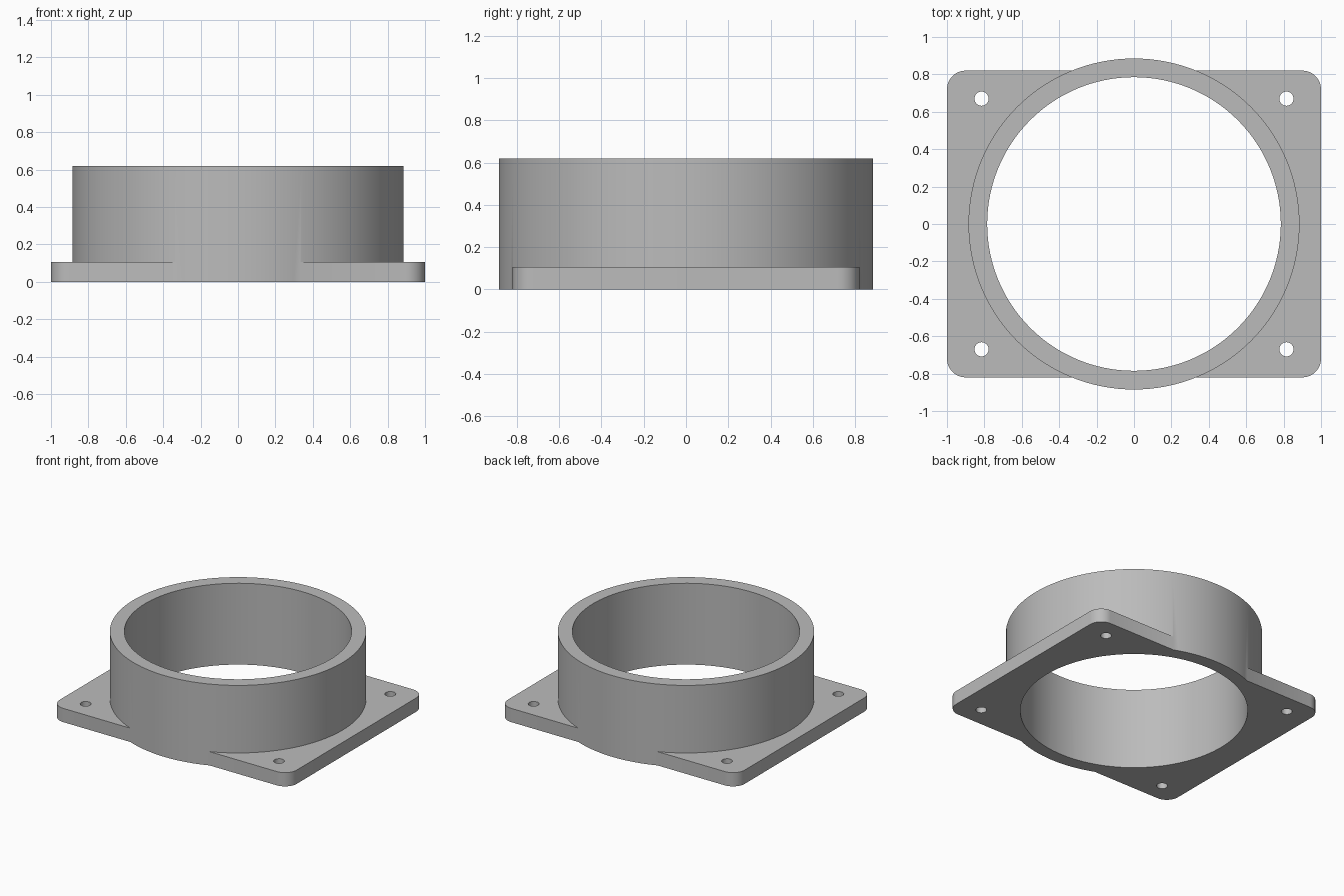
import bpy, math

cube = bpy.data.objects.get("Cube")
if cube:
    bpy.data.objects.remove(cube, do_unlink=True)

PLATE_X, PLATE_Y, PLATE_H, CORNER = 1.0, 0.82, 0.105, 0.1
OUTER_R, BORE_R, HEIGHT = 0.885, 0.785, 0.62
HOLE_X, HOLE_Y, HOLE_R = 0.815, 0.67, 0.038

grey = bpy.data.materials.new("plain grey")
grey.use_nodes = True
colour = (0.5, 0.5, 0.5, 1)
grey.diffuse_color = colour
grey.node_tree.nodes["Principled BSDF"].inputs["Base Color"].default_value = colour


def prism(name, outline, z0, z1):
    """Solid extruded from a counter-clockwise outline."""
    n = len(outline)
    verts = [(x, y, z) for z in (z0, z1) for x, y in outline]
    faces = [list(range(n))[::-1], list(range(n, 2 * n))]
    faces += [(i, (i + 1) % n, (i + 1) % n + n, i + n) for i in range(n)]
    mesh = bpy.data.meshes.new(name)
    mesh.from_pydata(verts, [], faces)
    mesh.materials.append(grey)
    obj = bpy.data.objects.new(name, mesh)
    bpy.context.collection.objects.link(obj)
    return obj


def arc(cx, cy, r, start, sweep, steps):
    angles = [start + sweep * i / steps for i in range(steps + 1)]
    return [(cx + r * math.cos(a), cy + r * math.sin(a)) for a in angles]


def circle(r, steps, cx=0, cy=0):
    return arc(cx, cy, r, 0, math.tau, steps)[:-1]


def combine(target, other, operation):
    """Apply a boolean and remove the helper solid."""
    mod = target.modifiers.new(operation.lower(), 'BOOLEAN')
    mod.operation, mod.solver, mod.object = operation, 'EXACT', other
    bpy.context.view_layer.objects.active = target
    bpy.ops.object.modifier_apply(modifier=mod.name)
    bpy.data.objects.remove(other, do_unlink=True)


# Rounded mounting plate
outline = []
for k, (sx, sy) in enumerate([(1, 1), (-1, 1), (-1, -1), (1, -1)]):
    outline += arc(sx * (PLATE_X - CORNER), sy * (PLATE_Y - CORNER), CORNER,
                   k * math.pi / 2, math.pi / 2, 12)
flange = prism("mounting_collar", outline, 0, PLATE_H)

# Tall round collar rising through the plate
combine(flange, prism("collar", circle(OUTER_R, 128), 0, HEIGHT), 'UNION')

# Central bore and four screw holes
combine(flange, prism("bore", circle(BORE_R, 128), -0.1, HEIGHT + 0.1), 'DIFFERENCE')
for sx in (-1, 1):
    for sy in (-1, 1):
        hole = prism("screw_hole", circle(HOLE_R, 32, sx * HOLE_X, sy * HOLE_Y), -0.1, 0.3)
        combine(flange, hole, 'DIFFERENCE')

# Smooth walls with crisp rims
bpy.ops.object.select_all(action='DESELECT')
flange.select_set(True)
bpy.context.view_layer.objects.active = flange
bpy.ops.object.shade_smooth_by_angle(angle=math.radians(30))
